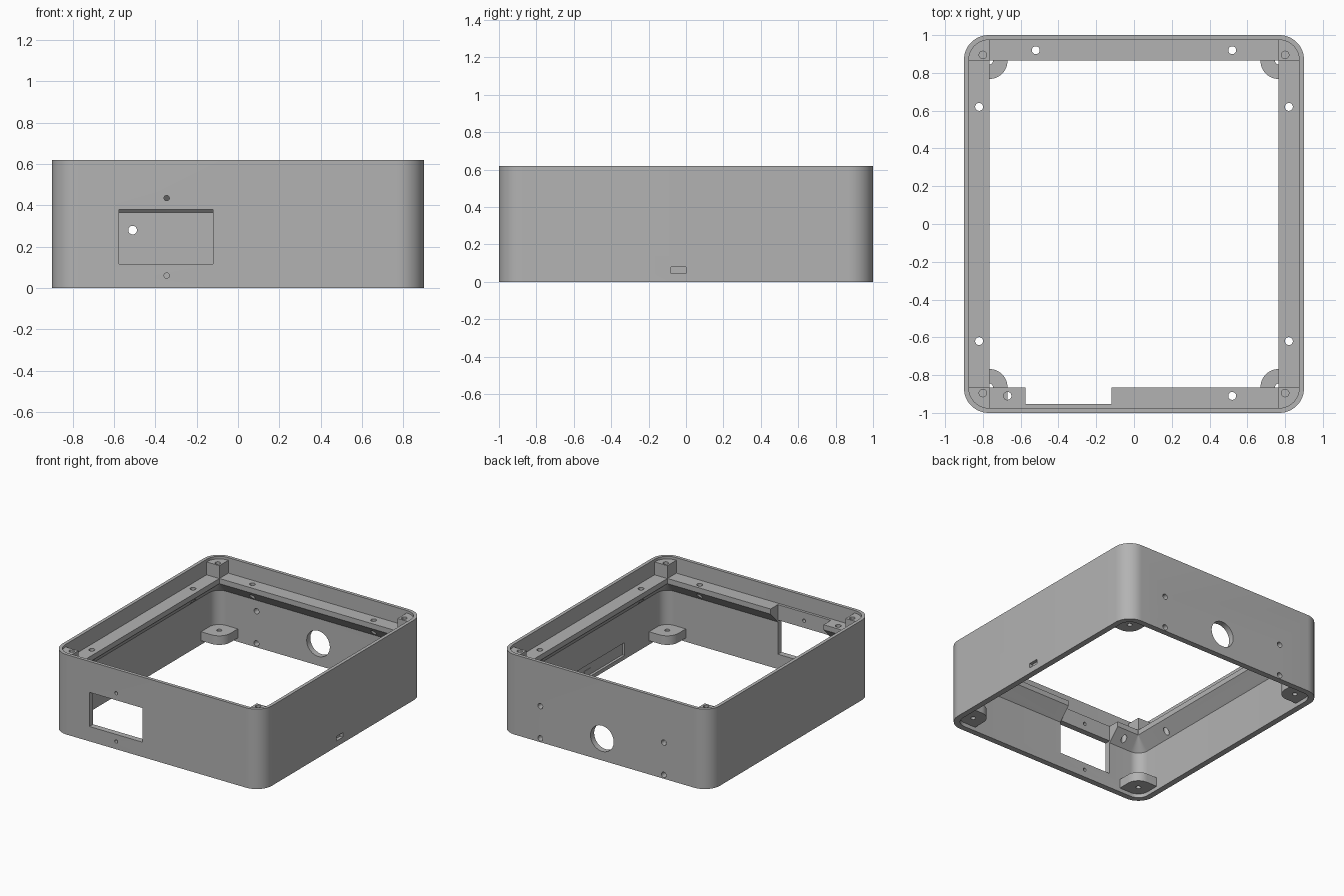
import bpy, bmesh, math
from mathutils import Matrix, Vector

cube = bpy.data.objects.get("Cube")
if cube:
    bpy.data.objects.remove(cube)

grey = bpy.data.materials.new("light_grey")
grey.use_nodes = True
GREY = (0.45, 0.45, 0.45, 1)
grey.diffuse_color = GREY
grey.node_tree.nodes["Principled BSDF"].inputs["Base Color"].default_value = GREY

HX, HY, HEIGHT, RADIUS = 0.90, 1.00, 0.62, 0.13
OPEN_X, OPEN_Y = 0.765, 0.863       # ledge opening
LEDGE_Z = 0.50
CX, CY = HX - RADIUS, HY - RADIUS   # corner arc centre


def finish(name, bm):
    bmesh.ops.recalc_face_normals(bm, faces=bm.faces)
    mesh = bpy.data.meshes.new(name)
    bm.to_mesh(mesh)
    bm.free()
    mesh.materials.append(grey)
    obj = bpy.data.objects.new(name, mesh)
    bpy.context.collection.objects.link(obj)
    return obj


def arc(cx, cy, r, start, end, steps=12):
    angles = [math.radians(start + (end - start) * i / steps) for i in range(steps + 1)]
    return [(cx + r * math.cos(a), cy + r * math.sin(a)) for a in angles]


def rounded_rect(hx, hy, r):
    points = []
    for sx, sy, start in ((1, 1, 0), (-1, 1, 90), (-1, -1, 180), (1, -1, 270)):
        points += arc(sx * (hx - r), sy * (hy - r), r, start, start + 90)
    return points


def prism(name, points, z0, z1):
    bm = bmesh.new()
    low = [bm.verts.new((x, y, z0)) for x, y in points]
    high = [bm.verts.new((x, y, z1)) for x, y in points]
    bm.faces.new(low)
    bm.faces.new(high)
    for i in range(len(points)):
        j = (i + 1) % len(points)
        bm.faces.new((low[i], low[j], high[j], high[i]))
    return finish(name, bm)


def add_box(bm, x0, x1, y0, y1, z0, z1):
    centre = Vector((x0 + x1, y0 + y1, z0 + z1)) / 2
    size = Matrix.Diagonal((x1 - x0, y1 - y0, z1 - z0, 1))
    bmesh.ops.create_cube(bm, size=1, matrix=Matrix.Translation(centre) @ size)


def add_hole(bm, centre, r, depth, along_y=False):
    turn = Matrix.Rotation(math.pi / 2 if along_y else 0, 4, 'X')
    bmesh.ops.create_cone(bm, cap_ends=True, segments=24, radius1=r, radius2=r,
                          depth=depth, matrix=Matrix.Translation(centre) @ turn)


def cut(obj, cutter):
    cutter.hide_render = True
    mod = obj.modifiers.new("cut", 'BOOLEAN')
    mod.operation, mod.solver, mod.object = 'DIFFERENCE', 'EXACT', cutter
    bpy.context.view_layer.objects.active = obj
    bpy.ops.object.modifier_apply(modifier=mod.name)


# Housing: a closed wall section swept round the rounded rectangle
section = [
    (0, 0, RADIUS), (HEIGHT, 0, RADIUS),
    (HEIGHT, 0.026, 0.104), (LEDGE_Z, 0.026, 0.104),
    (LEDGE_Z, HX - OPEN_X, 0.003), (0.46, HX - OPEN_X, 0.003),
    (0.365, 0.045, 0.085), (0, 0.045, 0.085),
]
bm = bmesh.new()
loops = [[bm.verts.new((x, y, z)) for x, y in rounded_rect(HX - inset, HY - inset, r)]
         for z, inset, r in section]
for a, b in zip(loops, loops[1:] + loops[:1]):
    for i in range(len(a)):
        j = (i + 1) % len(a)
        bm.faces.new((a[i], a[j], b[j], b[i]))
housing = finish("housing", bm)

# Corner posts above the ledge and mounting bosses at the base
post_shape = [(OPEN_X, OPEN_Y), (0.88, OPEN_Y)] + arc(CX, CY, 0.11, 0, 90) + [(OPEN_X, 0.98)]
boss_shape = ([(0.86, OPEN_Y - 0.095)] + arc(CX, CY, 0.09, 0, 90)
              + [(OPEN_X - 0.095, 0.96)] + arc(OPEN_X, OPEN_Y, 0.095, 180, 270))
posts, bosses = [], []
corners = {"back_left": (1, 1), "back_right": (-1, 1),
           "front_left": (1, -1), "front_right": (-1, -1)}
for label, (sx, sy) in corners.items():
    posts.append(prism(label + "_post", [(sx * x, sy * y) for x, y in post_shape],
                       LEDGE_Z - 0.01, 0.60))
    bosses.append(prism(label + "_boss", [(sx * x, sy * y) for x, y in boss_shape], 0.03, 0.10))

# Clearance through the front ledge
bm = bmesh.new()
add_box(bm, -0.575, -0.12, -0.954, -0.8, 0.2, 0.6)
ledge_cutter = finish("ledge_cutter", bm)

# Front window, side slot and the shallow pocket behind the slot
bm = bmesh.new()
add_box(bm, -0.575, -0.12, -1.1, -0.9, 0.115, 0.38)
add_box(bm, 0.872, 1.0, -0.08, 0.0, 0.045, 0.08)
add_box(bm, 0.8, 0.875, -0.47, 0.39, 0.03, 0.13)
window_cutter = finish("window_cutter", bm)

# Round holes in the walls and ledge
bm = bmesh.new()
for z in (0.06, 0.435):
    add_hole(bm, (-0.345, -1, z), 0.013, 0.2, True)
for x in (-0.51, 0.55):
    for z in (0.03, 0.28):
        add_hole(bm, (x, 1, z), 0.021, 0.2, True)
add_hole(bm, (0.02, 1, 0.17), 0.10, 0.2, True)
ledge_holes = [(sx * 0.82, sy * 0.62) for sx in (1, -1) for sy in (1, -1)]
ledge_holes += [(-0.52, 0.92), (0.52, 0.92), (0.52, -0.91), (-0.67, -0.91)]
for x, y in ledge_holes:
    add_hole(bm, (x, y, 0.45), 0.021, 0.3)
wall_hole_cutter = finish("wall_hole_cutter", bm)

# Screw holes in posts and bosses
bm = bmesh.new()
for sx, sy in corners.values():
    add_hole(bm, (sx * 0.80, sy * 0.895, 0.62), 0.02, 0.16)
    add_hole(bm, (sx * OPEN_X, sy * OPEN_Y, 0.06), 0.018, 0.3)
screw_cutter = finish("screw_cutter", bm)

for cutter in (ledge_cutter, window_cutter, wall_hole_cutter):
    cut(housing, cutter)
for part in posts + bosses:
    cut(part, screw_cutter)
for cutter in (ledge_cutter, window_cutter, wall_hole_cutter, screw_cutter):
    bpy.data.objects.remove(cutter)

# Smooth rounded corners and holes, keeping hard edges sharp
bpy.ops.object.select_all(action='DESELECT')
for part in [housing] + posts + bosses:
    part.select_set(True)
bpy.context.view_layer.objects.active = housing
bpy.ops.object.shade_smooth_by_angle(angle=math.radians(30))
